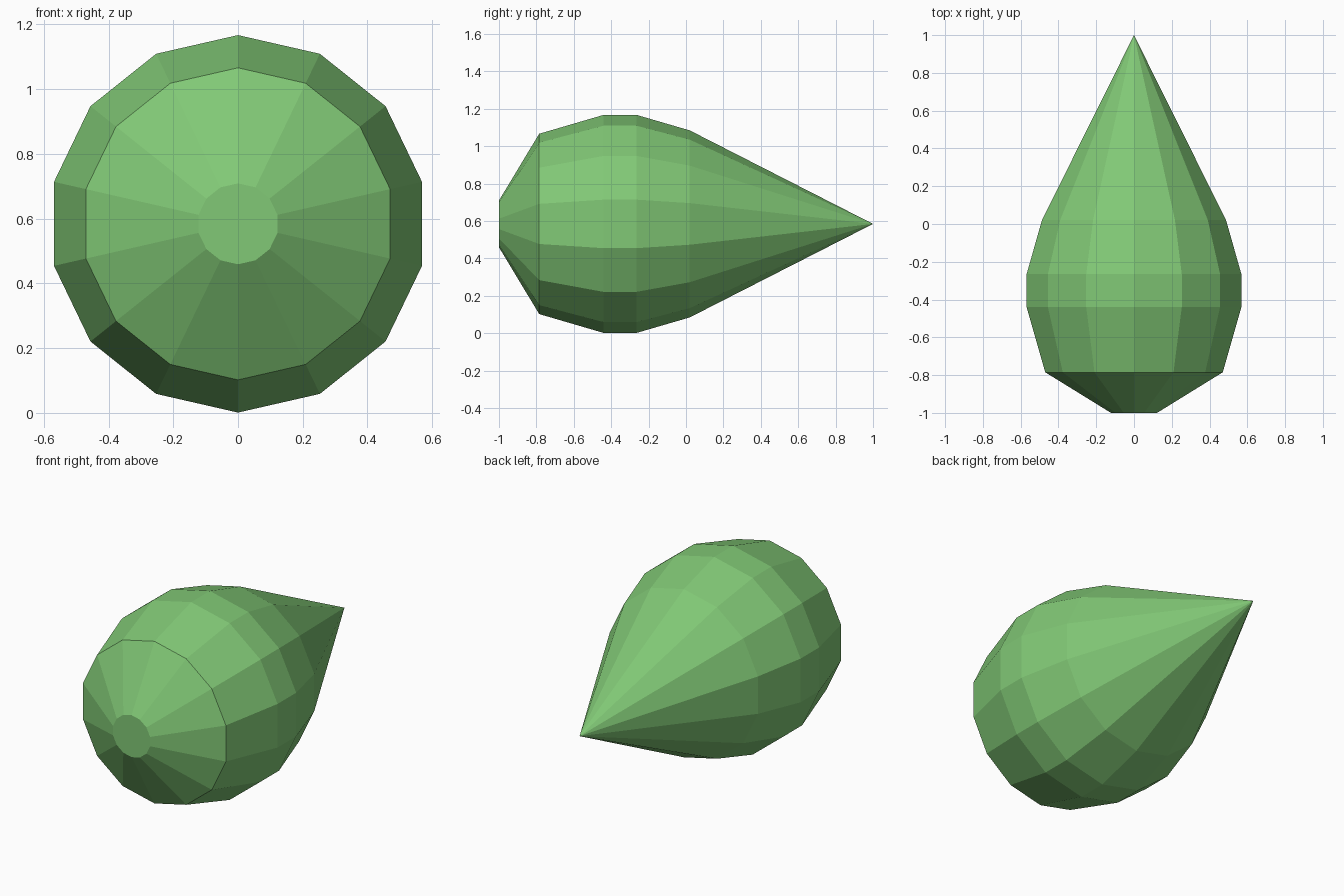
import bpy, bmesh, math

if "Cube" in bpy.data.objects:
    bpy.data.objects.remove(bpy.data.objects["Cube"])

SIDES = 14
CENTRE_Z = 0.584
# (y, radius) rings from the blunt front to the last ring before the tip
PROFILE = [(-1.0, 0.125), (-0.785, 0.482), (-0.44, 0.583), (-0.265, 0.583), (0.02, 0.50)]
TIP_Y = 1.0

green = bpy.data.materials.new("leaf green")
green.diffuse_color = (0.22, 0.58, 0.18, 1)
green.use_nodes = True
green.node_tree.nodes["Principled BSDF"].inputs["Base Color"].default_value = green.diffuse_color

# Faceted teardrop body lying along y
bm = bmesh.new()
rings = []
for y, r in PROFILE:
    rings.append([bm.verts.new((r * math.sin(2 * math.pi * i / SIDES), y,
                                CENTRE_Z + r * math.cos(2 * math.pi * i / SIDES)))
                  for i in range(SIDES)])
for a, b in zip(rings, rings[1:]):
    for i in range(SIDES):
        j = (i + 1) % SIDES
        bm.faces.new((a[i], a[j], b[j], b[i]))

# Pointed back and flat front cap
tip = bm.verts.new((0, TIP_Y, CENTRE_Z))
for i in range(SIDES):
    bm.faces.new((rings[-1][i], rings[-1][(i + 1) % SIDES], tip))
bm.faces.new(rings[0])
bmesh.ops.recalc_face_normals(bm, faces=bm.faces)

mesh = bpy.data.meshes.new("teardrop_body")
bm.to_mesh(mesh)
bm.free()
mesh.materials.append(green)
body = bpy.data.objects.new("teardrop_body", mesh)
bpy.context.collection.objects.link(body)
